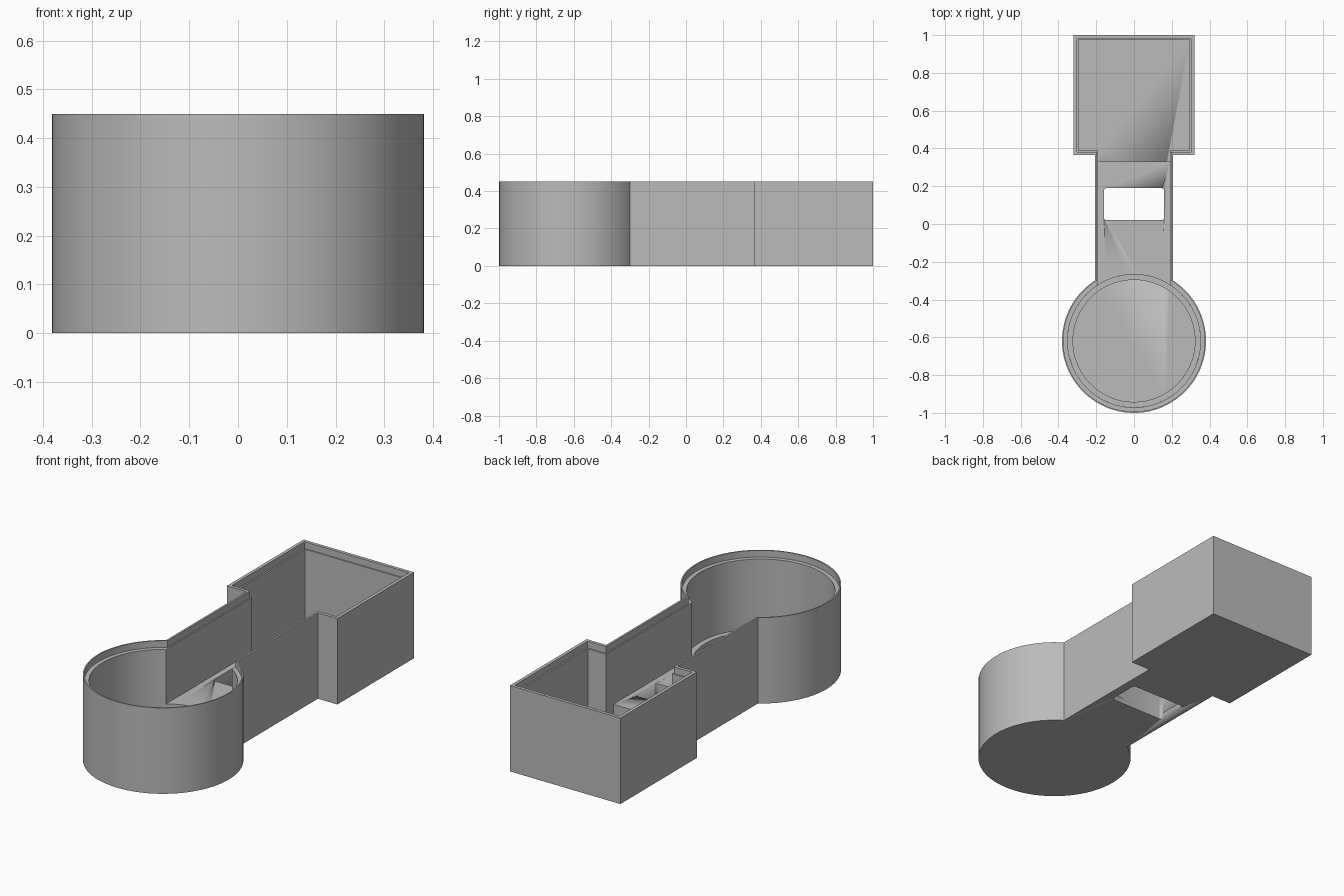
import bpy, bmesh
from math import sin, cos, asin, pi

cube = bpy.data.objects.get("Cube")
if cube:
    bpy.data.objects.remove(cube)

CENTRE_Y = -0.619
HEIGHT, LEDGE, FLOOR, DECK = 0.45, 0.415, 0.03, 0.13
WELL_R, HALL_X = 0.352, 0.19

grey = bpy.data.materials.new("light grey")
grey.use_nodes = True
colour = (0.5, 0.5, 0.5, 1)
grey.diffuse_color = colour
grey.node_tree.nodes["Principled BSDF"].inputs["Base Color"].default_value = colour


def arc(r, start, end, steps):
    """Points round the well centre; angles run clockwise from +y."""
    angles = [start + (end - start) * i / steps for i in range(steps + 1)]
    return [(r * sin(a), CENTRE_Y + r * cos(a)) for a in angles]


def outline(r, hall, box, near, far):
    """Round well, straight hall and square box joined in one loop."""
    join = asin(hall / r)
    return arc(r, join, 2 * pi - join, 72) + [
        (-hall, near), (-box, near), (-box, far),
        (box, far), (box, near), (hall, near)]


def loft(name, sections, closed=False):
    """Skin matching loops placed at given heights; cap or close the ends."""
    bm = bmesh.new()
    loops = [[bm.verts.new((x, y, z)) for x, y in pts] for pts, z in sections]
    pairs = list(zip(loops, loops[1:]))
    if closed:
        pairs.append((loops[-1], loops[0]))
    for a, b in pairs:
        for i in range(len(a)):
            j = (i + 1) % len(a)
            bm.faces.new((a[i], a[j], b[j], b[i]))
    if not closed:
        bm.faces.new(loops[0])
        bm.faces.new(loops[-1])
    bmesh.ops.recalc_face_normals(bm, faces=bm.faces)
    mesh = bpy.data.meshes.new(name)
    bm.to_mesh(mesh)
    bm.free()
    mesh.materials.append(grey)
    obj = bpy.data.objects.new(name, mesh)
    bpy.context.collection.objects.link(obj)
    bpy.ops.object.select_all(action='DESELECT')
    obj.select_set(True)
    bpy.context.view_layer.objects.active = obj
    bpy.ops.object.shade_smooth_by_angle(angle=0.5)
    return obj


# Open shell with a rebated rim for a lid
outer = outline(0.381, 0.207, 0.32, 0.365, 1.0)
rebate = outline(0.374, 0.197, 0.303, 0.382, 0.983)
inner = outline(WELL_R, HALL_X, 0.295, 0.389, 0.976)
shell = loft("shell", [(outer, 0), (outer, HEIGHT), (rebate, HEIGHT),
                       (rebate, LEDGE), (inner, LEDGE), (inner, FLOOR)])

# Raised deck along the hall, with a curved edge at the well
half = asin(HALL_X / WELL_R)
deck_pts = arc(WELL_R, -half, half, 16) + [(HALL_X, 0.33), (-HALL_X, 0.33)]
deck = loft("hall_deck", [(deck_pts, FLOOR), (deck_pts, DECK)])

# Low seat ring on the well floor
wide, narrow = arc(WELL_R, 0, 2 * pi, 72)[:-1], arc(0.323, 0, 2 * pi, 72)[:-1]
loft("well_ring", [(wide, FLOOR), (wide, 0.05), (narrow, 0.05), (narrow, FLOOR)],
     closed=True)

# Rounded window cut through the deck and floor
window = []
for k, (cx, cy) in enumerate([(0.145, 0.175), (0.145, 0.035),
                              (-0.145, 0.035), (-0.145, 0.175)]):
    for i in range(5):
        a = (k + i / 4) * pi / 2
        window.append((cx + 0.015 * sin(a), cy + 0.015 * cos(a)))
cutter = loft("window_cutter", [(window, -0.1), (window, 0.3)])
cutter.hide_render = True
cutter.hide_set(True)
for part in (shell, deck):
    cut = part.modifiers.new("window", 'BOOLEAN')
    cut.operation = 'DIFFERENCE'
    cut.solver = 'EXACT'
    cut.object = cutter
